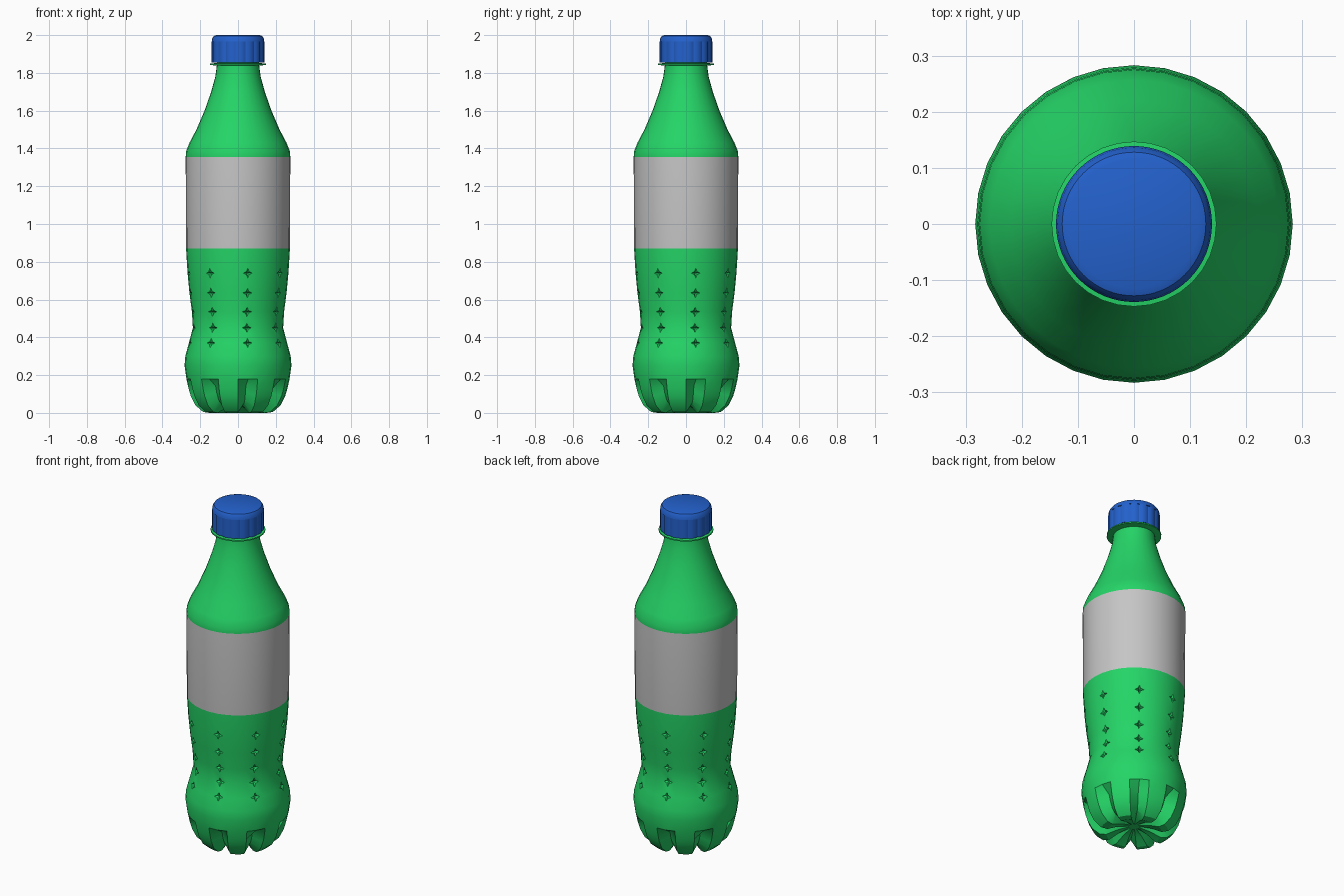
import bpy, bmesh, math
from mathutils import Vector

cube = bpy.data.objects.get("Cube")
if cube:
    bpy.data.objects.remove(cube)

SIDES = 32


def material(name, rgb):
    m = bpy.data.materials.new(name)
    m.use_nodes = True
    m.diffuse_color = (*rgb, 1)
    m.node_tree.nodes["Principled BSDF"].inputs["Base Color"].default_value = (*rgb, 1)
    return m


green = material("bottle green", (0.018, 0.66, 0.135))
grey = material("label grey", (0.56, 0.56, 0.56))
blue = material("cap blue", (0.017, 0.12, 0.61))


def lathe(bm, profile, sides, radius_at=lambda r, i: r):
    """Revolve (radius, height) pairs and return the rings of vertices."""
    rings = []
    for r, z in profile:
        ring = []
        for i in range(sides):
            a = 2 * math.pi * i / sides
            q = radius_at(r, i)
            ring.append(bm.verts.new((q * math.cos(a), q * math.sin(a), z)))
        rings.append(ring)
    for low, high in zip(rings, rings[1:]):
        for i in range(sides):
            j = (i + 1) % sides
            bm.faces.new((low[i], low[j], high[j], high[i]))
    return rings


def finish(bm, name, mats, angle=30):
    bmesh.ops.recalc_face_normals(bm, faces=bm.faces)
    mesh = bpy.data.meshes.new(name)
    bm.to_mesh(mesh)
    bm.free()
    for m in mats:
        mesh.materials.append(m)
    ob = bpy.data.objects.new(name, mesh)
    bpy.context.collection.objects.link(ob)
    bpy.ops.object.select_all(action='DESELECT')
    ob.select_set(True)
    bpy.context.view_layer.objects.active = ob
    bpy.ops.object.shade_smooth_by_angle(angle=math.radians(angle))
    return ob


# Bottle body: foot, waist, label band, shoulder and neck
foot = [(0.03, 0.04), (0.09, 0.025), (0.15, 0.0), (0.185, 0.005), (0.225, 0.04),
        (0.25, 0.09), (0.262, 0.13), (0.273, 0.18)]
waist = [(0.283, 0.25), (0.279, 0.3), (0.26, 0.37), (0.239, 0.45),
         (0.244, 0.535), (0.257, 0.635), (0.267, 0.74)]
upper = [(0.275, 0.87), (0.277, 1.355), (0.275, 1.385), (0.257, 1.43), (0.22, 1.5),
         (0.177, 1.6), (0.142, 1.7), (0.12, 1.78), (0.112, 1.84), (0.112, 1.93)]
bm = bmesh.new()
rings = lathe(bm, foot + waist + upper, SIDES)
bm.faces.new(rings[0])
bm.faces.new(rings[-1])
bm.normal_update()

# Eight grooves pressed into the foot, leaving legs between them
pushes = []
for k, ring in enumerate(rings[1:len(foot) - 1], 1):
    depth = 0.02 if k == 1 else 0.05
    for i in range(1, SIDES, 4):
        pushes.append((ring[i], ring[i].normal * depth))
for v, offset in pushes:
    v.co -= offset

# Dimples in eight columns around the waist
first = len(foot) + 2
dimples = [rings[k][i] for k in range(first, first + 5) for i in range(1, SIDES, 4)]
made = bmesh.ops.bevel(bm, geom=dimples, offset=0.026, offset_type='OFFSET',
                       segments=2, profile=0.5, affect='VERTICES')
pits = {}
for f in made["faces"]:
    c = f.calc_center_median()
    a = round((math.atan2(c.y, c.x) / (2 * math.pi) * SIDES - 1) / 4) % 8
    row = min(range(5), key=lambda n: abs(waist[n + 2][1] - c.z))
    pits.setdefault((a, row), []).append(f)
for (a, row), faces in pits.items():
    region = bmesh.ops.dissolve_faces(bm, faces=faces)["region"] if len(faces) > 1 else faces
    for f in region:
        inward = Vector((f.calc_center_median().x, f.calc_center_median().y, 0)).normalized()
        hub = bmesh.ops.poke(bm, faces=[f])["verts"][0]
        hub.co -= inward * 0.022

# Label band
for f in bm.faces:
    if 0.87 < f.calc_center_median().z < 1.355:
        f.material_index = 1
finish(bm, "bottle_body", [green, grey])

# Neck ring
bm = bmesh.new()
lathe(bm, [(0.11, 1.838), (0.147, 1.842), (0.147, 1.849), (0.11, 1.853)], SIDES)
finish(bm, "neck_ring", [green])

# Ribbed cap with a chamfered plain top
bm = bmesh.new()
ribs = lathe(bm, [(0.115, 1.855), (0.139, 1.855), (0.139, 1.965)], 64,
             lambda r, i: r - 0.005 if i % 4 == 3 and r > 0.12 else r)
crown = lathe(bm, [(0.139, 1.965), (0.136, 1.983), (0.128, 1.995), (0.115, 2.0)], 64)
bm.faces.new(crown[-1])
bm.faces.new(ribs[0])
finish(bm, "cap", [blue])
